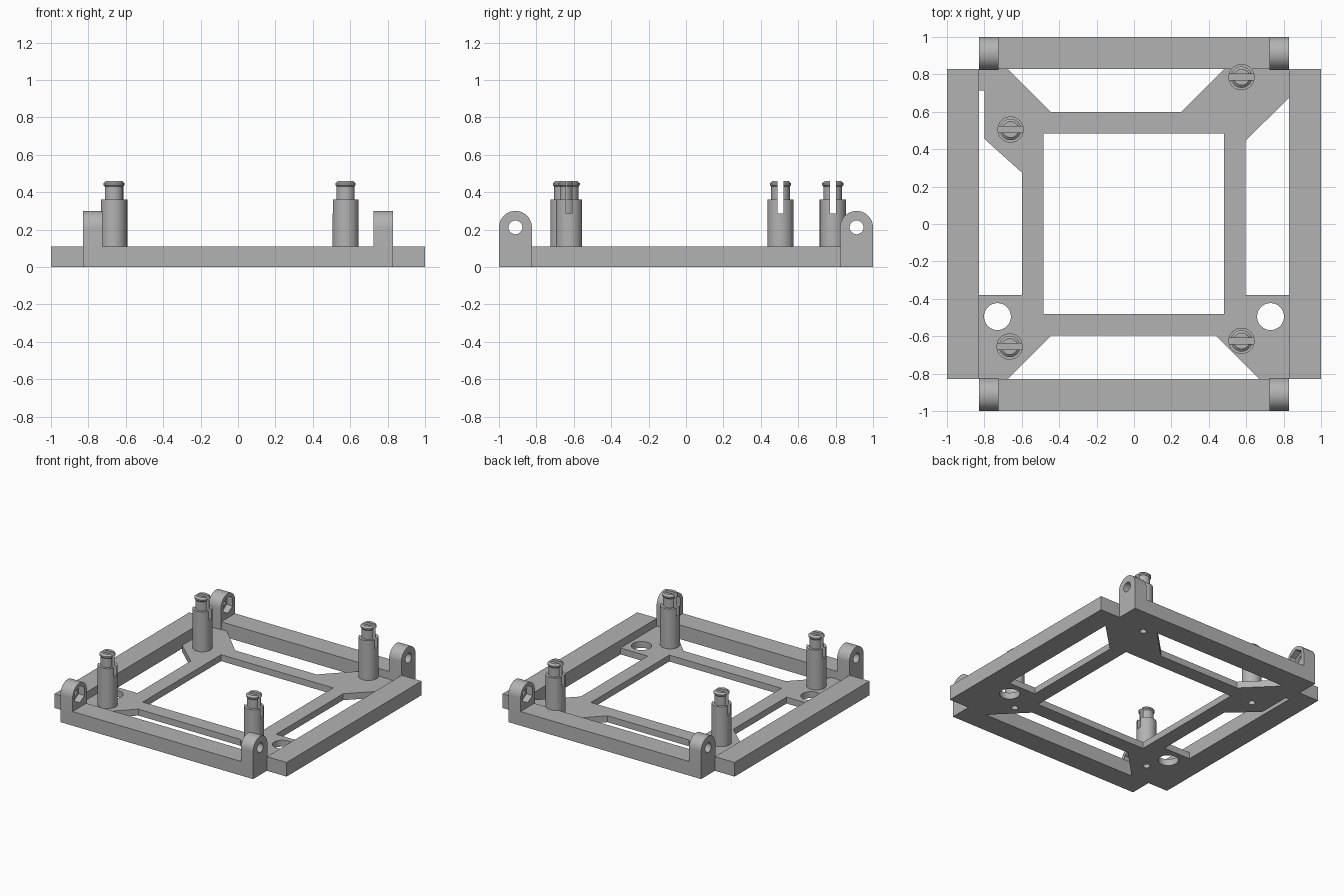
import bpy
import bmesh
import math
from mathutils import Matrix, Vector

cube = bpy.data.objects.get("Cube")
if cube:
    bpy.data.objects.remove(cube, do_unlink=True)

GREY = (0.45, 0.45, 0.45, 1)
grey = bpy.data.materials.new("plain grey")
grey.use_nodes = True
grey.diffuse_color = GREY
grey.node_tree.nodes["Principled BSDF"].inputs["Base Color"].default_value = GREY

RAIL_TOP = 0.11
WEB_TOP = 0.05
INNER = 0.83


def add_mesh(name, bm, smooth=False):
    bmesh.ops.recalc_face_normals(bm, faces=bm.faces[:])
    mesh = bpy.data.meshes.new(name)
    bm.to_mesh(mesh)
    bm.free()
    mesh.materials.append(grey)
    obj = bpy.data.objects.new(name, mesh)
    bpy.context.collection.objects.link(obj)
    if smooth:
        shade(obj)
    return obj


def shade(obj):
    bpy.ops.object.select_all(action="DESELECT")
    obj.select_set(True)
    bpy.context.view_layer.objects.active = obj
    bpy.ops.object.shade_smooth_by_angle(angle=math.radians(30))


def box(name, low, high):
    low, high = Vector(low), Vector(high)
    bm = bmesh.new()
    bmesh.ops.create_cube(bm, size=1, matrix=Matrix.Translation((low + high) / 2)
                          @ Matrix.Diagonal((high - low).to_4d()))
    return add_mesh(name, bm)


def prism(name, points, direction):
    bm = bmesh.new()
    face = bm.faces.new([bm.verts.new(p) for p in points])
    result = bmesh.ops.extrude_face_region(bm, geom=[face])
    verts = [v for v in result["geom"] if isinstance(v, bmesh.types.BMVert)]
    bmesh.ops.translate(bm, vec=direction, verts=verts)
    return add_mesh(name, bm)


def circle(x, y, radius, steps=32, turn=0):
    return [(x + radius * math.cos(turn + math.tau * i / steps),
             y + radius * math.sin(turn + math.tau * i / steps)) for i in range(steps)]


def cut(obj, cutters):
    # Carve each cutter out, then discard it
    for cutter in cutters:
        cutter.hide_render = True
        mod = obj.modifiers.new("cut", "BOOLEAN")
        mod.operation = "DIFFERENCE"
        mod.solver = "EXACT"
        mod.object = cutter
    graph = bpy.context.evaluated_depsgraph_get()
    mesh = bpy.data.meshes.new_from_object(obj.evaluated_get(graph))
    obj.modifiers.clear()
    obj.data = mesh
    for cutter in cutters:
        bpy.data.objects.remove(cutter, do_unlink=True)
    shade(obj)


# Outer frame: two side rails, front and back bars
for side, x in (("left", 1), ("right", -1)):
    box(side + "_rail", (min(x, x * INNER), -INNER, 0), (max(x, x * INNER), INNER, RAIL_TOP))
for side, y in (("back", 1), ("front", -1)):
    box(side + "_bar", (-INNER, min(y, y * INNER), 0), (INNER, max(y, y * INNER), RAIL_TOP))

# Thin web joining the frame corners to the inner ring
posts = {"back_right": (-0.66, 0.505), "front_right": (-0.665, -0.655),
         "back_left": (0.575, 0.785), "front_left": (0.575, -0.625)}
outline = [
    (-0.83, 0.83), (-0.675, 0.83), (-0.445, 0.6), (0.255, 0.6), (0.485, 0.83), (0.83, 0.83),
    (0.83, 0.675), (0.595, 0.445), (0.595, -0.38), (0.83, -0.38), (0.83, -0.83),
    (0.67, -0.83), (0.437, -0.595), (-0.442, -0.595), (-0.675, -0.83), (-0.83, -0.83),
    (-0.83, -0.38), (-0.6, -0.38), (-0.6, 0.275), (-0.8, 0.455), (-0.8, 0.715), (-0.83, 0.715)]
web = prism("web_plate", [(x, y, 0) for x, y in outline], (0, 0, WEB_TOP))
cutters = [box("opening", (-0.485, -0.48, -1), (0.48, 0.485, 1))]
holes = [(x, -0.495, 0.072) for x in (-0.73, 0.73)]
holes += [(x, y, 0.025) for x, y in posts.values()]
for x, y, radius in holes:
    cutters.append(prism("hole", [(px, py, -1) for px, py in circle(x, y, radius)], (0, 0, 2)))
cut(web, cutters)

# Slotted snap-fit posts, hollow underneath
profile = [(0, 0.2), (0.025, 0.2), (0.025, WEB_TOP), (0.07, WEB_TOP), (0.07, 0.36), (0.05, 0.36),
           (0.05, 0.43), (0.057, 0.438), (0.057, 0.448), (0.043, 0.46), (0, 0.46)]
for place, (x, y) in posts.items():
    bm = bmesh.new()
    verts = [bm.verts.new((x + r, y, z)) for r, z in profile]
    edges = [bm.edges.new(pair) for pair in zip(verts, verts[1:])]
    bmesh.ops.spin(bm, geom=verts + edges, cent=(x, y, 0), axis=(0, 0, 1),
                   angle=math.tau, steps=32, use_merge=True)
    bmesh.ops.remove_doubles(bm, verts=bm.verts[:], dist=0.0001)
    post = add_mesh(place + "_post", bm)
    cut(post, [box("slot", (x - 0.1, y - 0.016, 0.285), (x + 0.1, y + 0.016, 0.6))])

# Corner lugs with a bolt hole and a hexagonal nut pocket on the inner face
RADIUS, AXIS_Y, AXIS_Z = 0.088, 0.912, 0.212
for y_name, sy in (("front", -1), ("back", 1)):
    for x_name, sx in (("right", -1), ("left", 1)):
        cy = sy * AXIS_Y
        arch = [(cy + RADIUS * math.cos(math.pi * i / 20), AXIS_Z + RADIUS * math.sin(math.pi * i / 20))
                for i in range(21)]
        arch += [(cy - RADIUS, 0), (cy + RADIUS, 0)]
        lug = prism(f"{y_name}_{x_name}_lug", [(sx * 0.725, y, z) for y, z in arch], (sx * 0.105, 0, 0))
        bore = prism("bore", [(sx * 0.6, y, z) for y, z in circle(cy, AXIS_Z, 0.037)], (sx * 0.4, 0, 0))
        pocket = prism("pocket", [(sx * 0.6, y, z) for y, z in
                                  circle(cy, AXIS_Z, 0.066, 6, math.pi / 6)], (sx * 0.175, 0, 0))
        cut(lug, [bore, pocket])
